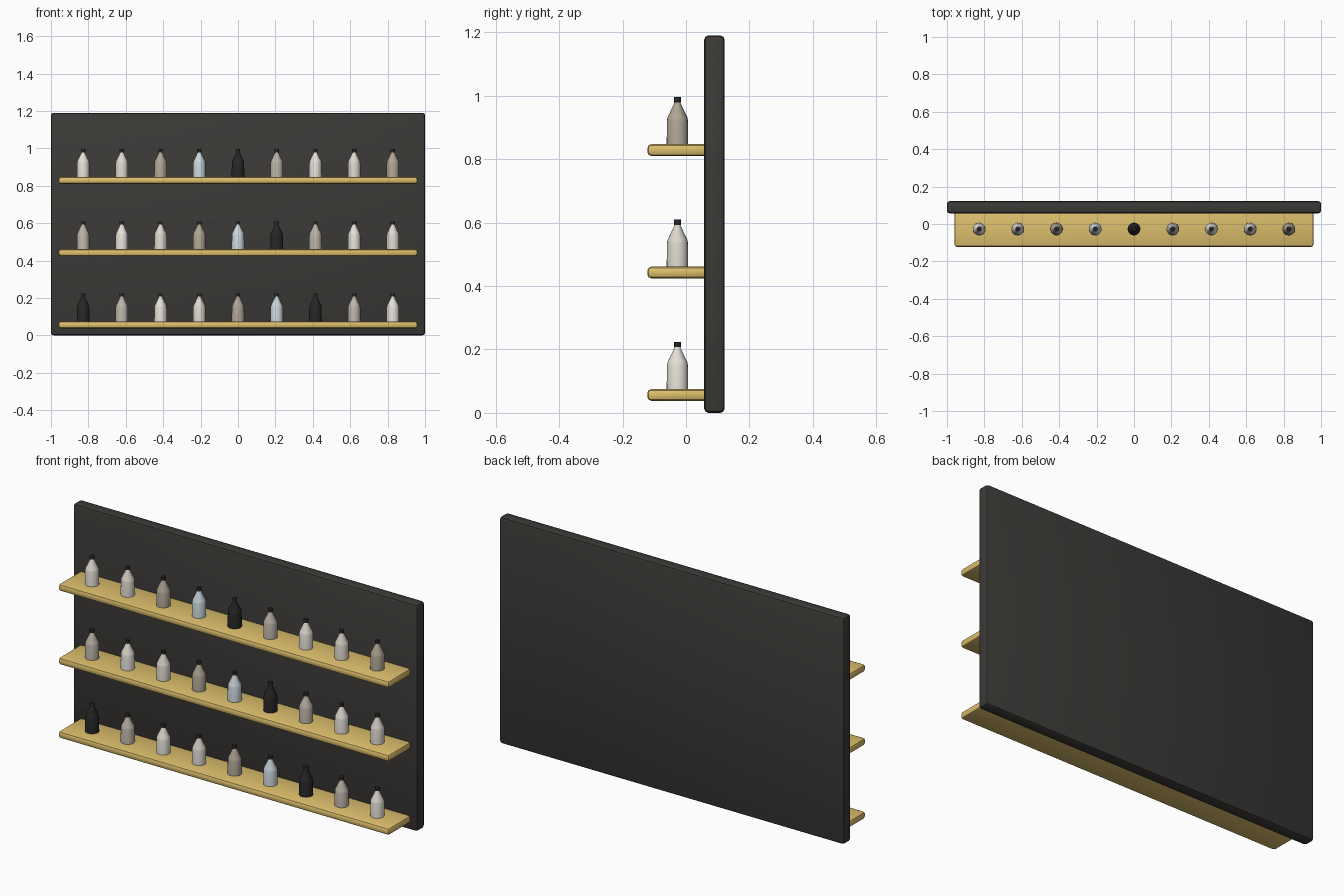
import bpy, bmesh, math

if "Cube" in bpy.data.objects:
    bpy.data.objects.remove(bpy.data.objects["Cube"])


def material(name, rgb):
    m = bpy.data.materials.new(name)
    m.diffuse_color = (*rgb, 1)
    m.use_nodes = True
    m.node_tree.nodes["Principled BSDF"].inputs["Base Color"].default_value = m.diffuse_color
    return m


def smooth(ob, degrees):
    bpy.ops.object.select_all(action='DESELECT')
    ob.select_set(True)
    bpy.context.view_layer.objects.active = ob
    bpy.ops.object.shade_smooth_by_angle(angle=math.radians(degrees))


def box(name, lo, hi, bevel, mat):
    bm = bmesh.new()
    bmesh.ops.create_cube(bm, size=1)
    for v in bm.verts:
        v.co = [(a + b) / 2 + c * (b - a) for a, b, c in zip(lo, hi, v.co)]
    bmesh.ops.bevel(bm, geom=bm.edges[:], offset=bevel, segments=2,
                    profile=0.5, affect='EDGES')
    me = bpy.data.meshes.new(name)
    bm.to_mesh(me)
    bm.free()
    me.materials.append(mat)
    ob = bpy.data.objects.new(name, me)
    bpy.context.collection.objects.link(ob)
    smooth(ob, 30)
    return ob


def lathe(name, profile, loc, mat, sides=20):
    """Closed solid of revolution from (radius, height) points."""
    bm = bmesh.new()
    rings = [[bm.verts.new((r * math.cos(2 * math.pi * i / sides),
                            r * math.sin(2 * math.pi * i / sides), z))
              for i in range(sides)] for r, z in profile]
    for a, b in zip(rings, rings[1:]):
        for i in range(sides):
            j = (i + 1) % sides
            bm.faces.new((a[i], a[j], b[j], b[i]))
    bm.faces.new(rings[0][::-1])
    bm.faces.new(rings[-1])
    me = bpy.data.meshes.new(name)
    bm.to_mesh(me)
    bm.free()
    me.materials.append(mat)
    ob = bpy.data.objects.new(name, me)
    ob.location = loc
    bpy.context.collection.objects.link(ob)
    smooth(ob, 25)
    return ob


charcoal = material("charcoal", (0.045, 0.042, 0.038))
gold = material("gold", (0.72, 0.52, 0.15))
black = material("black", (0.02, 0.02, 0.02))
bottle_mats = [
    material("black_glass", (0.02, 0.02, 0.02)),
    material("taupe", (0.52, 0.47, 0.41)),
    material("white", (0.80, 0.77, 0.70)),
    material("cream", (0.74, 0.70, 0.63)),
    material("tan", (0.45, 0.39, 0.31)),
    material("pale_blue", (0.62, 0.70, 0.74)),
]

# Back panel
box("back_panel", (-1, 0.057, 0), (1, 0.122, 1.19), 0.014, charcoal)

# Bottle and cap outlines
bottle_profile = [(0.034, 0), (0.033, 0.075), (0.031, 0.085),
                  (0.0105, 0.128), (0.0095, 0.137)]
cap_profile = [(0.0115, 0.132), (0.0115, 0.149)]

# Three shelves, each with nine bottles in a shifting colour cycle
for row, top in enumerate((0.075, 0.461, 0.847)):
    box(f"shelf_{row}", (-0.96, -0.122, top - 0.037), (0.96, 0.075, top),
        0.013, gold)
    for i in range(9):
        loc = (-0.828 + 0.207 * i, -0.027, top)
        lathe(f"bottle_{row}_{i}", bottle_profile, loc,
              bottle_mats[(row + i) % 6])
        lathe(f"bottle_cap_{row}_{i}", cap_profile, loc, black)
